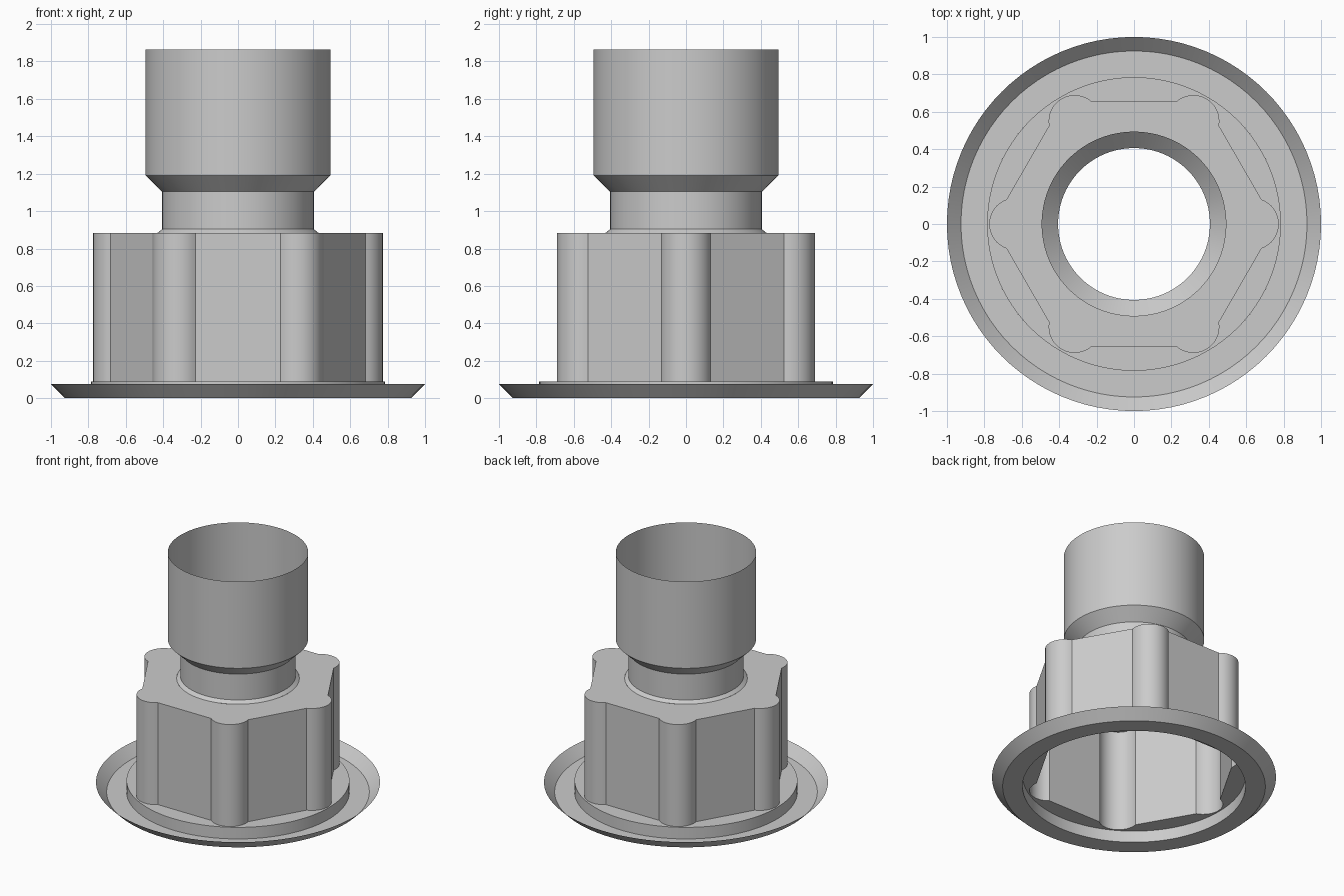
import bpy, bmesh
from math import sin, cos, pi, acos, atan2, radians

if "Cube" in bpy.data.objects:
    bpy.data.objects.remove(bpy.data.objects["Cube"], do_unlink=True)

# One plain grey metal
metal = bpy.data.materials.new("grey_metal")
metal.use_nodes = True
grey = (0.6, 0.6, 0.6, 1)
metal.diffuse_color = grey
metal.node_tree.nodes["Principled BSDF"].inputs["Base Color"].default_value = grey

# Hexagon outline with a round lobe on every corner
FLAT, LOBE_R, LOBE_D = 0.656, 0.139, 0.635
ARC_STEPS, FLAT_STEPS = 16, 12


def lobed_hexagon():
    # the lobe meets each flat where its circle crosses the flat's line
    half = pi / 6 - acos((FLAT - LOBE_D * cos(pi / 6)) / LOBE_R)
    reach = pi / 6 - half
    sweep = reach + pi / 6
    # angle from the corner direction to the crossing point
    end = pi / 6 + acos((FLAT - LOBE_D * cos(pi / 6)) / LOBE_R) * -1
    pts = []
    for k in range(6):
        turn = k * pi / 3
        arc = []
        for i in range(ARC_STEPS + 1):
            a = (2 * i / ARC_STEPS - 1) * sweep
            arc.append((LOBE_D + LOBE_R * cos(a), LOBE_R * sin(a)))
        pts += [(x * cos(turn) - y * sin(turn), x * sin(turn) + y * cos(turn)) for x, y in arc]
        # straight flat up to the next lobe
        x0, y0 = pts[-1]
        nx, ny = arc[0]
        t = turn + pi / 3
        x1, y1 = nx * cos(t) - ny * sin(t), nx * sin(t) + ny * cos(t)
        for i in range(1, FLAT_STEPS):
            f = i / FLAT_STEPS
            pts.append((x0 + (x1 - x0) * f, y0 + (y1 - y0) * f))
    return pts


HEX = lobed_hexagon()
HEX_ANGLES = [atan2(y, x) for x, y in HEX]
ROUND_ANGLES = [2 * pi * i / 96 for i in range(96)]


def ring(r, z, angles=ROUND_ANGLES):
    return [(r * cos(a), r * sin(a), z) for a in angles]


def hex_ring(z):
    return [(x, y, z) for x, y in HEX]


def loft(name, rings):
    """Skin a stack of equally long closed rings into an open shell."""
    bm = bmesh.new()
    loops = [[bm.verts.new(p) for p in r] for r in rings]
    n = len(loops[0])
    for low, high in zip(loops, loops[1:]):
        for i in range(n):
            j = (i + 1) % n
            bm.faces.new((low[i], low[j], high[j], high[i]))
    mesh = bpy.data.meshes.new(name)
    bm.to_mesh(mesh)
    bm.free()
    mesh.materials.append(metal)
    obj = bpy.data.objects.new(name, mesh)
    bpy.context.collection.objects.link(obj)
    bpy.ops.object.select_all(action='DESELECT')
    obj.select_set(True)
    bpy.context.view_layer.objects.active = obj
    bpy.ops.object.shade_smooth_by_angle(angle=radians(25))
    return obj


# Flared rim: sloping edge and the flat floor inside it
flange = loft("flange", [ring(0.785, 0), ring(0.925, 0), ring(1.0, 0.075)])

# Low round collar with a shelf that meets the hexagon
collar = loft("collar", [ring(0.785, 0, HEX_ANGLES), ring(0.785, 0.09, HEX_ANGLES), hex_ring(0.09)])

# Hollow lobed nut body with an annular top
nut_body = loft("nut_body", [hex_ring(0.09), hex_ring(0.882), ring(0.432, 0.882, HEX_ANGLES)])

# Open pipe: small chamfer, neck, flare and wide mouth
pipe = loft("pipe", [ring(r, z) for r, z in (
    (0.432, 0.882), (0.406, 0.903), (0.406, 1.104), (0.494, 1.19), (0.494, 1.863))])
